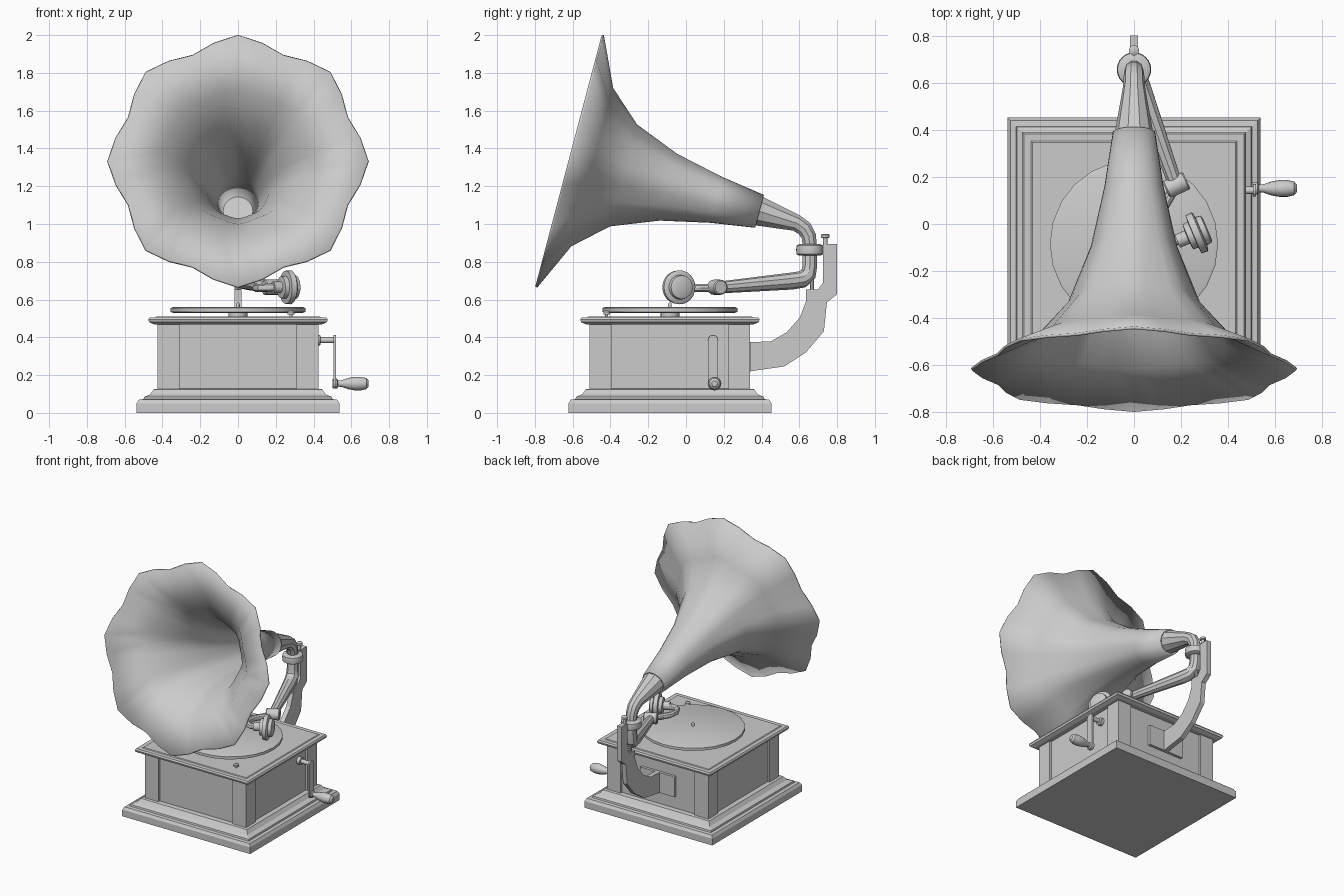
import bpy, bmesh, math
from mathutils import Matrix, Vector

if "Cube" in bpy.data.objects:
    bpy.data.objects.remove(bpy.data.objects["Cube"], do_unlink=True)

GREY = (0.6, 0.6, 0.6, 1)
grey = bpy.data.materials.new("plain_grey")
grey.use_nodes = True
grey.diffuse_color = GREY
grey.node_tree.nodes["Principled BSDF"].inputs["Base Color"].default_value = GREY

MID_Y = -0.085  # centre of the cabinet


def finish(ob, smooth=True):
    ob.data.materials.clear()
    ob.data.materials.append(grey)
    bpy.ops.object.select_all(action='DESELECT')
    ob.select_set(True)
    bpy.context.view_layer.objects.active = ob
    if smooth:
        bpy.ops.object.shade_smooth_by_angle(angle=math.radians(35))
    return ob


def from_bmesh(name, bm, smooth=True):
    bmesh.ops.recalc_face_normals(bm, faces=bm.faces)
    mesh = bpy.data.meshes.new(name)
    bm.to_mesh(mesh)
    bm.free()
    ob = bpy.data.objects.new(name, mesh)
    bpy.context.collection.objects.link(ob)
    return finish(ob, smooth)


def place(loc, axis=(0, 0, 1)):
    """Matrix that moves local z onto the axis at loc."""
    return Matrix.Translation(loc) @ Vector(axis).to_track_quat('Z', 'Y').to_matrix().to_4x4()


def lathe(name, profile, matrix, sides=24, turn=0.0, caps=True, lobes=8, smooth=True):
    """Rings of (radius, height, scallop depth) joined into a skin."""
    bm = bmesh.new()
    rings = []
    for r, h, *dip in profile:
        ring = []
        for i in range(sides):
            a = turn + math.tau * i / sides
            k = 1 - (dip[0] if dip else 0) * (1 - math.cos(lobes * a)) / 2
            ring.append(bm.verts.new(matrix @ Vector((r * k * math.cos(a), r * k * math.sin(a), h))))
        rings.append(ring)
    for a, b in zip(rings, rings[1:]):
        for i in range(sides):
            j = (i + 1) % sides
            bm.faces.new((a[i], a[j], b[j], b[i]))
    if caps:
        bm.faces.new(rings[0])
        bm.faces.new(rings[-1])
    return from_bmesh(name, bm, smooth)


def square_moulding(name, profile):
    wide = [(r * math.sqrt(2), h) for r, h in profile]
    return lathe(name, wide, place((0, MID_Y, 0)), 4, math.pi / 4, smooth=False)


def box(name, centre, size):
    bm = bmesh.new()
    bmesh.ops.create_cube(bm, size=1, matrix=Matrix.Translation(centre) @ Matrix.Diagonal((*size, 1)))
    return from_bmesh(name, bm, False)


def slab(name, outline, x, thick):
    """Outline in (y, z) extruded along x, centred on x."""
    bm = bmesh.new()
    face = bm.faces.new([bm.verts.new((x - thick / 2, y, z)) for y, z in outline])
    out = bmesh.ops.extrude_face_region(bm, geom=[face])
    moved = [v for v in out["geom"] if isinstance(v, bmesh.types.BMVert)]
    bmesh.ops.translate(bm, verts=moved, vec=(thick, 0, 0))
    return from_bmesh(name, bm, False)


def tube(name, points):
    """Round tube through (x, y, z, radius) points."""
    curve = bpy.data.curves.new(name, 'CURVE')
    curve.dimensions = '3D'
    curve.bevel_depth = 1
    curve.bevel_resolution = 3
    curve.use_fill_caps = True
    line = curve.splines.new('POLY')
    line.points.add(len(points) - 1)
    for p, (x, y, z, r) in zip(line.points, points):
        p.co = (x, y, z, 1)
        p.radius = r
    ob = bpy.data.objects.new(name, curve)
    bpy.context.collection.objects.link(ob)
    bpy.ops.object.select_all(action='DESELECT')
    ob.select_set(True)
    bpy.context.view_layer.objects.active = ob
    bpy.ops.object.convert(target='MESH')
    return finish(bpy.context.object)


# Cabinet: plinth, recessed core, corner posts, lid
square_moulding("plinth", [(.537, 0), (.537, .05), (.525, .07), (.5, .073), (.497, .085),
                           (.465, .098), (.445, .125), (.42, .128)])
box("cabinet_core", (0, MID_Y, .3), (.82, .82, .36))
for sx in (-1, 1):
    for sy in (-1, 1):
        box("corner_post", (sx * .3675, MID_Y + sy * .3675, .3), (.115, .115, .36))
square_moulding("lid", [(.42, .469), (.445, .469), (.47, .48), (.475, .495), (.468, .506),
                        (.437, .506), (.432, .511)])

# Turntable with hub, spindle and speed knob
lathe("turntable", [(.345, .53), (.357, .535), (.357, .555), (.345, .56)], place((0, MID_Y, 0)))
lathe("turntable_hub", [(.05, .5), (.05, .535)], place((0, MID_Y, 0)), 16)
lathe("spindle", [(.01, .55), (.01, .578), (.005, .585)], place((0, MID_Y, 0)), 10)
lathe("speed_knob", [(.008, .505), (.008, .52), (.018, .522), (.018, .535), (.01, .542)],
      place((.28, -.42, 0)), 12)

# Crank
CRANK_Y = .143
lathe("crank_shaft", [(.028, .41), (.028, .435), (.016, .437), (.016, .515)],
      place((0, CRANK_Y, .385), (1, 0, 0)), 12)
arm = []
for z, start in ((.385, 0), (.155, math.pi)):
    arm += [(CRANK_Y + .027 * math.cos(start + math.pi * i / 6),
             z + .027 * math.sin(start + math.pi * i / 6)) for i in range(7)]
slab("crank_arm", arm, .512, .012)
lathe("crank_handle", [(.024, .5), (.026, .51), (.026, .525), (.016, .53), (.018, .55), (.03, .585),
                       (.036, .62), (.036, .65), (.029, .68), (.015, .692)],
      place((0, CRANK_Y + .008, .155), (1, 0, 0)), 16)

# Rear bracket with its plate, screw and pin
slab("bracket", [(.339, .374), (.45, .379), (.534, .427), (.603, .506), (.635, .59), (.635, .654),
                 (.7, .654), (.725, .69), (.725, .893), (.8, .893), (.8, .628), (.746, .585),
                 (.73, .432), (.635, .32), (.52, .246), (.339, .22)], 0, .036)
box("bracket_plate", (0, .335, .297), (.29, .02, .154))
lathe("bracket_screw", [(.012, .88), (.012, .925), (.022, .928), (.022, .943), (.014, .948)],
      place((0, .737, 0)), 12)
lathe("bracket_pin", [(.012, .64), (.012, .72)], place((0, .667, 0)), 10)

# Horn: scalloped flare on a tilted axis
horn_frame = Matrix.Translation((0, -.617, 1.333)) @ Matrix.Rotation(math.radians(-104.8), 4, 'X')
horn = lathe("horn", [(.69, 0, .09), (.43, .12, .07), (.274, .293, .05), (.177, .54, .03),
                      (.12, .8, .01), (.084, 1.04)], horn_frame, 32, caps=False)
shell = horn.modifiers.new("thickness", 'SOLIDIFY')
shell.thickness = .012
shell.offset = 0

# Neck, swivel collar and tone arm
tube("horn_neck", [(0, .385, 1.068, .082), (0, .587, 1.004, .046), (0, .628, .975, .044),
                   (0, .65, .935, .041), (0, .656, .88, .039)])
lathe("swivel_collar", [(.055, .832), (.07, .84), (.073, .862), (.07, .886), (.055, .894)],
      place((0, .656, 0)))
tube("tone_arm", [(0, .656, .88, .04), (0, .656, .78, .041), (.003, .648, .735, .044),
                  (.015, .615, .707, .046), (.035, .56, .698, .045), (.168, .19, .665, .032)])
lathe("arm_joint", [(.034, -.048), (.04, -.042), (.04, .042), (.034, .048)],
      place((.18, .165, .665), (.9, .42, 0)), 16)

# Curved link and sound box
tube("link_tube", [(.17, .15, .662, .022), (.135, .09, .662, .022), (.105, .04, .662, .022),
                   (.098, -.02, .662, .022), (.12, -.062, .662, .022), (.16, -.075, .663, .022),
                   (.21, -.06, .665, .022)])
lathe("sound_box", [(.03, -.09), (.03, -.045), (.058, -.042), (.06, -.018), (.088, -.016),
                    (.09, .012), (.082, .018), (.065, .02), (.062, .042), (.05, .048)],
      place((.267, -.038, .665), (.92, .39, 0)))
